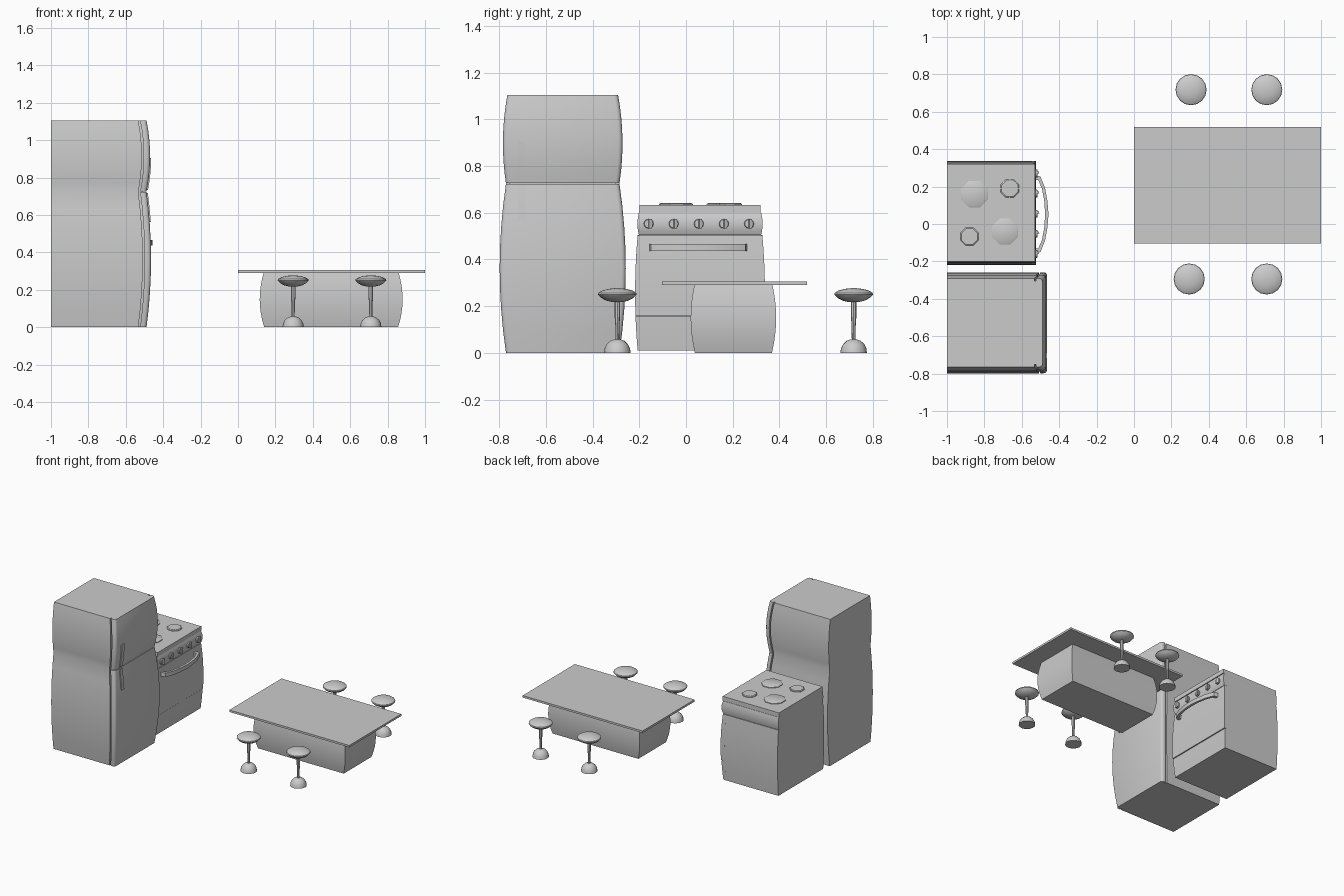
import bpy, bmesh, math
from mathutils import Vector

if "Cube" in bpy.data.objects:
    bpy.data.objects.remove(bpy.data.objects["Cube"])


def finish(name, bm, angle=30):
    bmesh.ops.recalc_face_normals(bm, faces=bm.faces)
    me = bpy.data.meshes.new(name)
    bm.to_mesh(me)
    bm.free()
    ob = bpy.data.objects.new(name, me)
    bpy.context.collection.objects.link(ob)
    bpy.ops.object.select_all(action='DESELECT')
    bpy.context.view_layer.objects.active = ob
    ob.select_set(True)
    bpy.ops.object.shade_smooth_by_angle(angle=math.radians(angle))
    return ob


def loft(name, rings):
    """Skin a list of equal-length point rings and cap both ends."""
    bm = bmesh.new()
    rows = [[bm.verts.new(p) for p in r] for r in rings]
    n = len(rows[0])
    for a, b in zip(rows, rows[1:]):
        for i in range(n):
            j = (i + 1) % n
            bm.faces.new((a[i], a[j], b[j], b[i]))
    bm.faces.new(rows[0])
    bm.faces.new(rows[-1])
    return finish(name, bm)


def section(x0, x1, y0, y1, z, r=0):
    """Rectangle in plan; r rounds the two corners on the +x side."""
    pts = [(x0, y1, z), (x0, y0, z)]
    if r == 0:
        return pts + [(x1, y0, z), (x1, y1, z)]
    for cy, start in ((y0 + r, -90), (y1 - r, 0)):
        for k in range(4):
            a = math.radians(start + 30 * k)
            pts.append((x1 - r + r * math.cos(a), cy + r * math.sin(a), z))
    return pts


def bulge(z, z0, z1):
    t = (z - z0) / (z1 - z0)
    return 4 * t * (1 - t)


def steps(z0, z1, n=8):
    return [z0 + (z1 - z0) * i / n for i in range(n + 1)]


def box(name, x0, x1, y0, y1, z0, z1):
    return loft(name, [section(x0, x1, y0, y1, z) for z in (z0, z1)])


def revolve(name, profile, cx, cy, n=16):
    return loft(name, [[(cx + r * math.cos(2 * math.pi * i / n),
                         cy + r * math.sin(2 * math.pi * i / n), z)
                        for i in range(n)] for r, z in profile])


# Fridge: bulged lower and upper halves meeting at a waist
FY, WAIST, FTOP = -0.528, 0.725, 1.105


def fridge_half(z):
    if z <= WAIST:
        return 0.243 + 0.027 * bulge(z, 0, WAIST)
    return 0.243 - 0.006 * (z - WAIST) / (FTOP - WAIST) + 0.016 * bulge(z, WAIST, FTOP)


def fridge_front(z):
    if z <= WAIST:
        return -0.489 + 0.024 * bulge(z, 0, WAIST)
    return -0.489 + 0.019 * bulge(z, WAIST, FTOP)


def fridge_part(name, zs, back, front, inset=0, r=0):
    loft(name, [section(back(z), front(z), FY - fridge_half(z) + inset,
                        FY + fridge_half(z) - inset, z, r) for z in zs])


fridge_zs = steps(0, WAIST) + steps(WAIST, FTOP)[1:]
fridge_part("fridge_body", fridge_zs, lambda z: -1.0, lambda z: fridge_front(z) - 0.044)
fridge_part("fridge_gasket", fridge_zs, lambda z: fridge_front(z) - 0.05,
            lambda z: fridge_front(z) - 0.02, inset=0.014)
for label, z0, z1 in (("lower", 0, WAIST - 0.002), ("upper", WAIST + 0.002, FTOP)):
    fridge_part("fridge_door_" + label, steps(z0, z1),
                lambda z: fridge_front(z) - 0.034, fridge_front, r=0.018)
for label, z0, z1 in (("lower", 0.564, 0.717), ("upper", 0.735, 0.906)):
    loft("fridge_handle_" + label,
         [section(fridge_front(z) - 0.01, fridge_front(z) + 0.006, -0.72, -0.689, z)
          for z in steps(z0, z1, 4)])

# Stove body, drawer, oven door and control panel
SY = 0.06


def stove_part(name, z0, z1, x0, x1, half, b0, b1, amount, inset=0.0, fwd=0.012):
    rings = []
    for z in steps(z0, z1, 6):
        b = bulge(z, b0, b1)
        h = half + amount * b - inset
        rings.append(section(x0, x1 + fwd * b, SY - h, SY + h, z))
    loft(name, rings)


stove_part("stove_body", 0.01, 0.505, -1, -0.552, 0.267, 0.01, 0.505, 0.011)
stove_part("stove_drawer", 0.01, 0.155, -0.56, -0.541, 0.267, 0.01, 0.505, 0.011)
stove_part("oven_door", 0.159, 0.502, -0.56, -0.537, 0.267, 0.01, 0.505, 0.011)
stove_part("control_panel", 0.505, 0.6, -1, -0.537, 0.262, 0.505, 0.6, 0.006)
box("stove_top", -1, -0.53, SY - 0.26, SY + 0.26, 0.6, 0.633)

# Burners
for i, (x, y, r) in enumerate(((-0.853, 0.16, 0.077), (-0.664, 0.19, 0.053),
                               (-0.88, -0.067, 0.052), (-0.69, -0.04, 0.075))):
    burner = revolve("burner_%d" % (i + 1), [(r, -0.004), (r, 0.005), (r * 0.9, 0.009)], 0, 0, 8)
    burner.location = (x, y, 0.633)
    burner.rotation_euler.z = math.radians(22.5)

# Knobs with slanted grips
for i in range(5):
    y = -0.16 + 0.1075 * i
    knob = revolve("knob_%d" % (i + 1), [(0.021, -0.01), (0.021, 0.008), (0.018, 0.011)], 0, 0, 12)
    grip = box("knob_grip_%d" % (i + 1), -0.02, 0.02, -0.006, 0.006, 0.008, 0.019)
    for ob, spin in ((knob, 0), (grip, math.radians(20))):
        ob.location = (-0.526, y, 0.553)
        ob.rotation_euler = (0, math.radians(90), 0)
    grip.rotation_euler.x = math.radians(-25)

# Oven handle: bowed bar with feet into the door
outer = [(-0.535, -0.157), (-0.5, -0.15), (-0.476, -0.09), (-0.463, -0.02), (-0.457, 0.052)]
inner = [(-0.535, -0.132), (-0.512, -0.132), (-0.492, -0.085), (-0.48, -0.02), (-0.475, 0.052)]


def mirrored(path):
    return path + [(x, 0.104 - y) for x, y in reversed(path[:-1])]


loft("oven_handle", [[(xo, yo, 0.437), (xo, yo, 0.467), (xi, yi, 0.467), (xi, yi, 0.437)]
                     for (xo, yo), (xi, yi) in zip(mirrored(outer), mirrored(inner))])

# Island table: thin top over a bulged base
box("table_top", 0, 1, -0.103, 0.518, 0.29, 0.305)
rings = []
for z in steps(0, 0.29):
    b = bulge(z, 0, 0.3)
    hx, hy = 0.358 + 0.024 * b, 0.165 + 0.018 * b
    rings.append(section(0.498 - hx, 0.498 + hx, 0.203 - hy, 0.203 + hy, z))
loft("table_base", rings)

# Stools
for i, (x, y) in enumerate(((0.295, -0.294), (0.71, -0.294), (0.305, 0.718), (0.71, 0.718))):
    tag = "_%d" % (i + 1)
    revolve("stool_base" + tag, [(0.057, 0), (0.054, 0.02), (0.045, 0.038), (0.03, 0.052),
                                 (0.012, 0.058)], x, y)
    revolve("stool_post" + tag, [(0.008, 0.05), (0.009, 0.12), (0.012, 0.16), (0.012, 0.225)], x, y, 8)
    revolve("stool_seat" + tag, [(0.02, 0.217), (0.048, 0.224), (0.07, 0.236), (0.083, 0.25),
                                 (0.081, 0.257), (0.065, 0.267), (0.038, 0.274), (0.012, 0.277)], x, y)
